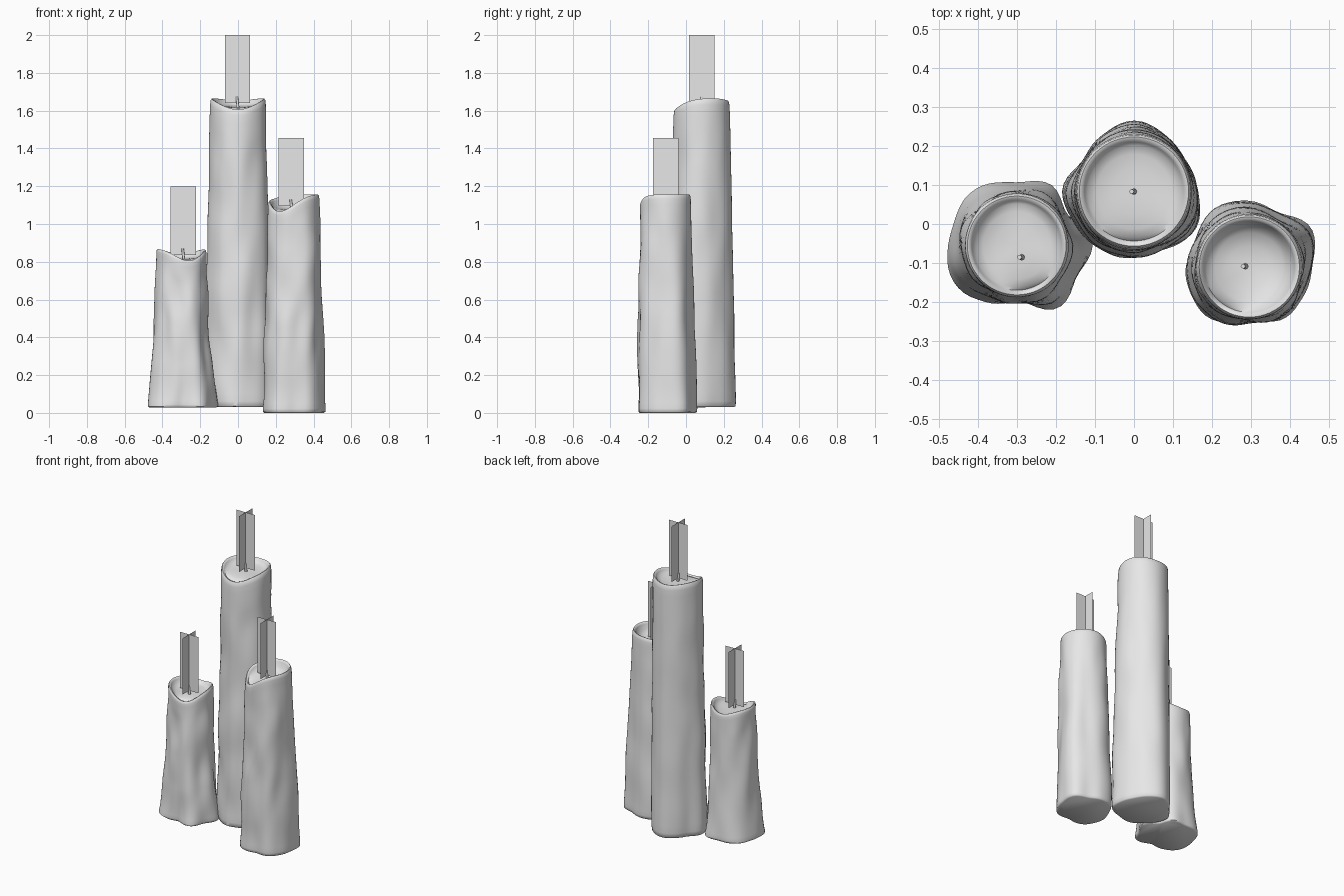
import bpy, bmesh, math
from mathutils import Vector, noise

cube = bpy.data.objects.get("Cube")
if cube:
    bpy.data.objects.remove(cube)

SEG = 60


def material(name, value):
    mat = bpy.data.materials.new(name)
    mat.use_nodes = True
    color = (value, value, value, 1)
    mat.diffuse_color = color
    mat.node_tree.nodes["Principled BSDF"].inputs["Base Color"].default_value = color
    return mat


wax = material("pale grey wax", 0.8)


def finish(name, bm, smooth=True):
    mesh = bpy.data.meshes.new(name)
    bm.to_mesh(mesh)
    bm.free()
    mesh.materials.append(wax)
    obj = bpy.data.objects.new(name, mesh)
    bpy.context.collection.objects.link(obj)
    if smooth:
        bpy.ops.object.select_all(action="DESELECT")
        obj.select_set(True)
        bpy.context.view_layer.objects.active = obj
        bpy.ops.object.shade_smooth_by_angle(angle=math.radians(50))
    return obj


def cyclic(values, a):
    """Smooth cyclic interpolation of evenly spaced radii."""
    n = len(values)
    u = a / math.tau * n
    i, f = int(u), u - int(u)
    p, q, r, s = (values[(i + k) % n] for k in (-1, 0, 1, 2))
    return q + 0.5 * f * (r - p + f * (2*p - 5*q + 4*r - s + f * (3*(q - r) + s - p)))


def bump(a, degrees, width):
    d = (a - math.radians(degrees) + math.pi) % math.tau - math.pi
    return math.exp(-(d / math.radians(width)) ** 2)


def candle(name, centre, radius, bottom, top, floor, foot, flare, dips, lumps):
    cx, cy = centre
    bm = bmesh.new()
    angles = [math.tau * i / SEG for i in range(SEG)]
    rings = []

    def ring(func):
        row = []
        for a in angles:
            r, z = func(a)
            row.append(bm.verts.new((cx + r * math.cos(a), cy + r * math.sin(a), z)))
        if rings:
            for i in range(SEG):
                j = (i + 1) % SEG
                bm.faces.new((rings[-1][i], rings[-1][j], row[j], row[i]))
        rings.append(row)

    def rim(a):
        return top - sum(depth * bump(a, deg, width) for deg, depth, width in dips)

    def wall(a, t):
        w = (1 - t) ** flare
        r = radius * (1 - w) + cyclic(foot, a) * w
        p = Vector((cx * 9 + 1.6 * math.cos(a), 1.6 * math.sin(a), t * top * 4))
        front = 0.35 + 0.65 * (0.5 - 0.5 * math.sin(a))
        return r + lumps * front * noise.noise(p) * min(1, 6 * (1 - t))

    # Rounded foot and dripping wall
    ring(lambda a: (wall(a, 0) * 0.94, bottom))
    ring(lambda a: (wall(a, 0) * 0.985, bottom + 0.006))
    steps = 36
    for k in range(steps + 1):
        t = 0.02 + 0.96 * k / steps
        ring(lambda a: (wall(a, t), bottom + t * (rim(a) - bottom)))
    # Rolled rim and melted bowl
    for scale, drop in ((0.985, 0.007), (0.95, 0.0), (0.9, 0.002), (0.86, 0.012)):
        ring(lambda a: (radius * scale, rim(a) - drop))
    for scale, mix in ((0.8, 0.45), (0.65, 0.75), (0.4, 0.93), (0.15, 1)):
        ring(lambda a: (radius * scale, (rim(a) - 0.012) * (1 - mix) + floor * mix))
    bm.faces.new(rings[-1])
    bm.faces.new(rings[0][::-1])
    finish(name, bm)


def wick_and_flame(side, x, y, base, bottom, top, half=0.067):
    # Short leaning wick
    bm = bmesh.new()
    bmesh.ops.create_cone(bm, cap_ends=True, segments=8, radius1=0.008,
                          radius2=0.006, depth=0.06)
    for v in bm.verts:
        v.co += Vector((x - v.co.z * 0.1, y, base + 0.025))
    finish(side + "_wick", bm)
    # Two crossed flame cards
    bm = bmesh.new()
    for dx, dy in ((half, 0), (0, half)):
        bm.faces.new([bm.verts.new((x + s * dx, y + s * dy, z))
                      for s, z in ((-1, bottom), (1, bottom), (1, top), (-1, top))])
    finish(side + "_flame_cards", bm, smooth=False)


# Tall middle candle
candle("middle_candle", (0, 0.083), 0.147, 0.03, 1.667, 1.62,
       (.168, .155, .165, .18, .165, .155, .182, .17, .165, .172, .165, .19),
       0.9, ((270, 0.06, 55), (90, 0.015, 40)), 0.012)
wick_and_flame("middle", -0.003, 0.083, 1.62, 1.64, 2.0)

# Short candle on the right
candle("right_candle", (-0.3, -0.055), 0.133, 0.028, 0.868, 0.815,
       (.195, .155, .18, .165, .18, .18, .178, .19, .17, .148, .2, .173),
       2.2, ((288, 0.062, 45), (90, 0.03, 40)), 0.02)
wick_and_flame("right", -0.29, -0.085, 0.815, 0.835, 1.198)

# Medium candle on the left
candle("left_candle", (0.295, -0.11), 0.135, 0.0, 1.157, 1.075,
       (.165, .19, .16, .172, .175, .16, .165, .172, .17, .138, .16, .157),
       1.1, ((235, 0.09, 50), (150, 0.02, 40)), 0.018)
wick_and_flame("left", 0.282, -0.108, 1.075, 1.095, 1.456)
